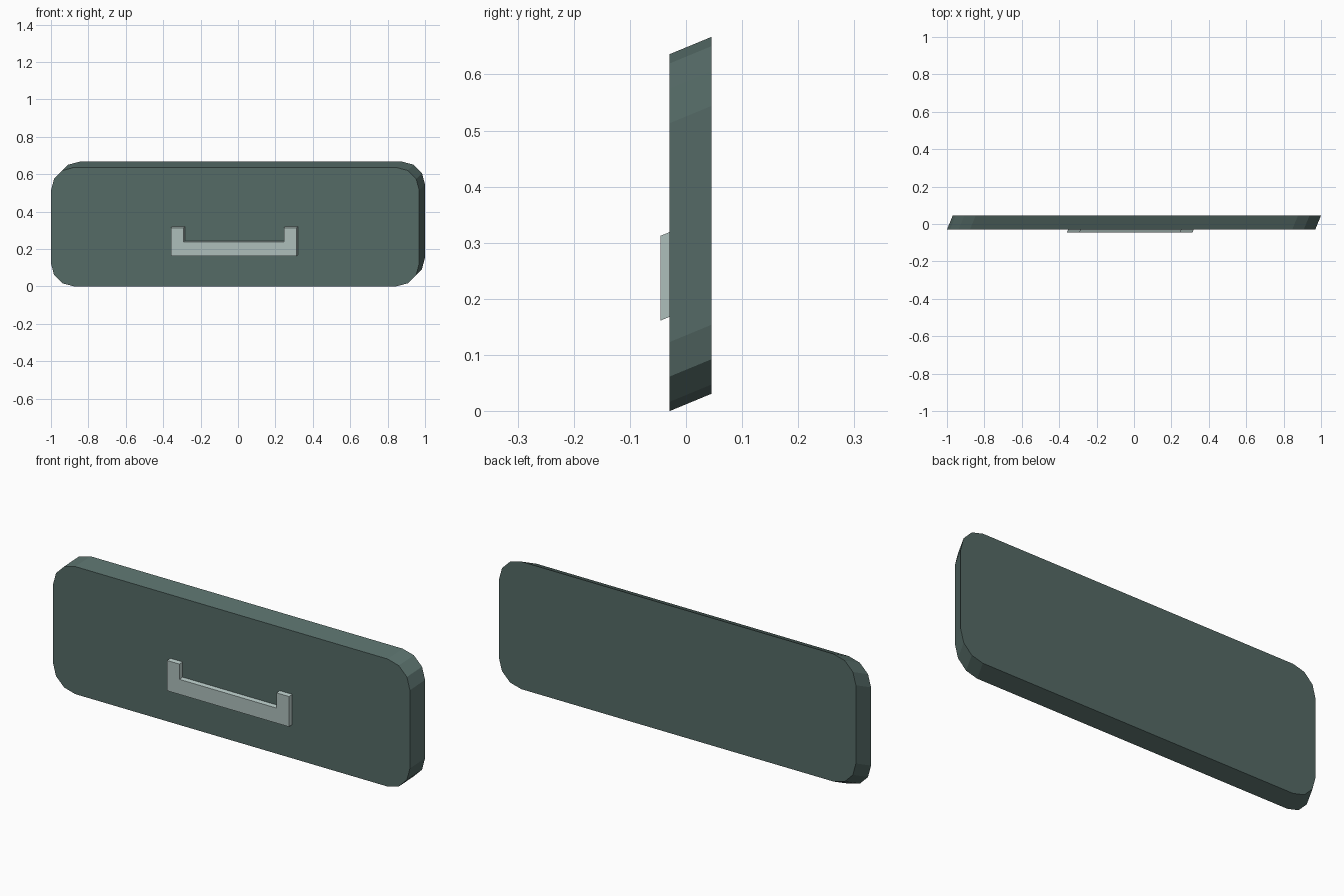
import bpy
import bmesh
from math import cos, sin, radians

if "Cube" in bpy.data.objects:
    bpy.data.objects.remove(bpy.data.objects["Cube"])

SHEAR = 0.031 / 0.075   # sideways and upward drift per unit of depth
Y_FACE = -0.0295        # depth of the panel's front face


def material(name, color):
    m = bpy.data.materials.new(name)
    m.diffuse_color = (*color, 1)
    m.use_nodes = True
    m.node_tree.nodes["Principled BSDF"].inputs["Base Color"].default_value = m.diffuse_color
    return m


def slanted_prism(name, outline, y0, y1, mat):
    """Extrude an (x, z) outline, given at the panel face, along the slant."""
    bm = bmesh.new()

    def ring(y):
        d = (y - Y_FACE) * SHEAR
        return [bm.verts.new((x + d, y, z + d)) for x, z in outline]

    front, back = ring(y0), ring(y1)
    bm.faces.new(front)
    bm.faces.new(back[::-1])
    n = len(outline)
    for i in range(n):
        j = (i + 1) % n
        bm.faces.new((front[i], back[i], back[j], front[j]))
    bmesh.ops.recalc_face_normals(bm, faces=bm.faces)
    mesh = bpy.data.meshes.new(name)
    bm.to_mesh(mesh)
    bm.free()
    mesh.materials.append(mat)
    obj = bpy.data.objects.new(name, mesh)
    bpy.context.collection.objects.link(obj)
    return obj


def rounded_rect(x0, x1, z0, z1, r, seg):
    corners = [(x1 - r, z0 + r, -90), (x1 - r, z1 - r, 0),
               (x0 + r, z1 - r, 90), (x0 + r, z0 + r, 180)]
    pts = []
    for cx, cz, start in corners:
        for k in range(seg + 1):
            a = radians(start + 90 * k / seg)
            pts.append((cx + r * cos(a), cz + r * sin(a)))
    return pts


dark = material("dark_teal", (0.09, 0.145, 0.133))
light = material("pale_teal", (0.42, 0.52, 0.50))

# Panel with faceted round corners
slanted_prism("panel", rounded_rect(-1, 0.969, 0, 0.636, 0.123, 3),
              Y_FACE, 0.0455, dark)

# U-shaped bracket, symmetric about the panel's middle
half = [(0.336, 0.168), (0.336, 0.319), (0.268, 0.319), (0.268, 0.243)]
mid = -0.0165
u_shape = [(mid + x, z) for x, z in half] + [(mid - x, z) for x, z in half[::-1]]
slanted_prism("bracket", u_shape, -0.0455, Y_FACE, light)
